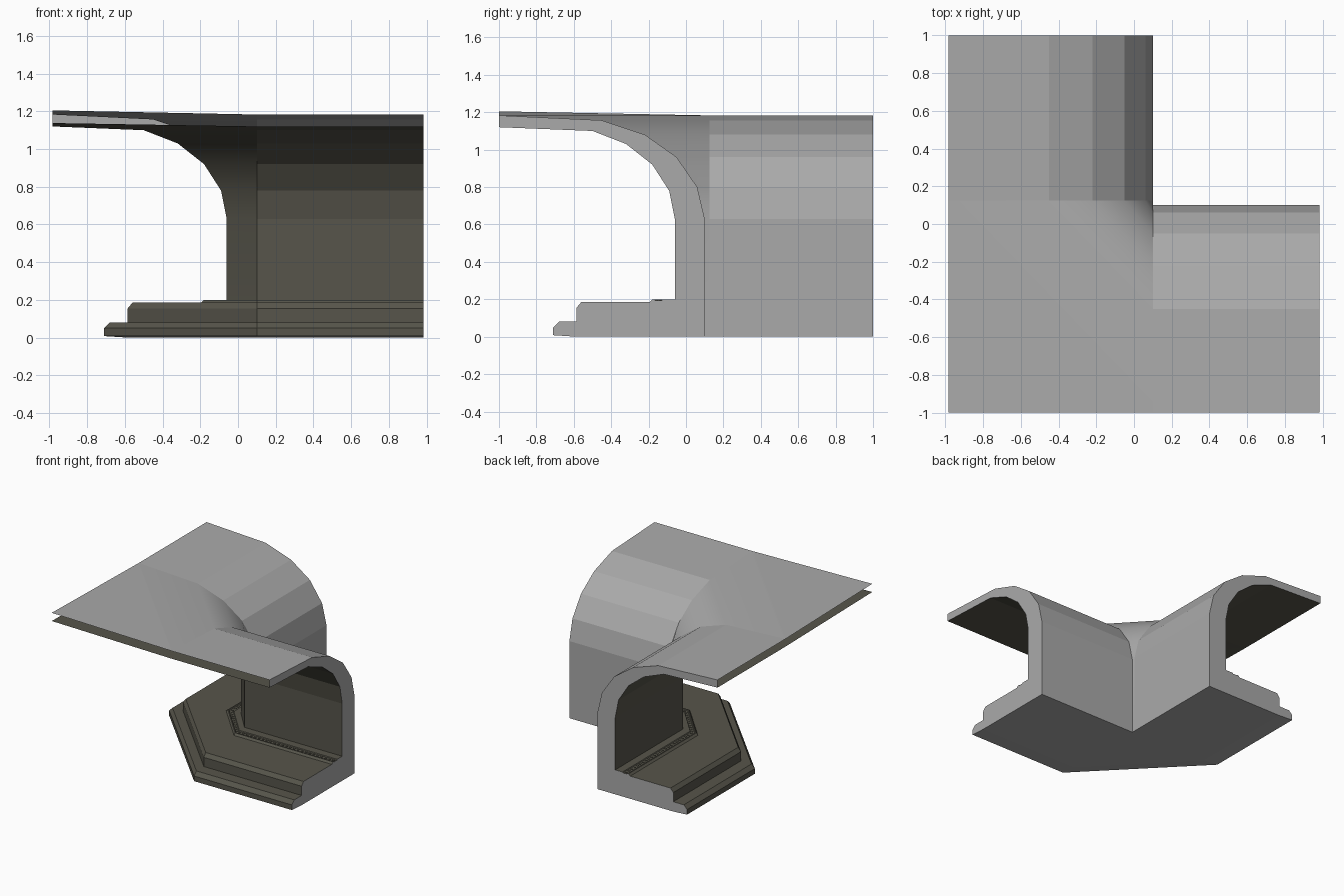
import bpy, bmesh, math
from mathutils import Vector, Matrix

if "Cube" in bpy.data.objects:
    bpy.data.objects.remove(bpy.data.objects["Cube"])


def material(name, rgb):
    m = bpy.data.materials.new(name)
    m.diffuse_color = (*rgb, 1)
    m.use_nodes = True
    m.node_tree.nodes["Principled BSDF"].inputs["Base Color"].default_value = m.diffuse_color
    return m


GREY = material("light grey shell", (0.40, 0.40, 0.40))
OLIVE = material("dark olive lining", (0.095, 0.091, 0.070))
XE, CX, CY = 0.985, 0.10, 0.125      # end of x arm, corner seams


def station(s, d, z):
    """Place a profile point: two straight arms joined by a diagonal corner."""
    d_x = max(d, -XE)
    return [(d_x, 1, z), (d_x, CY, z), (CX, d, z), (XE, d, z)][s]


def finish(name, bm, mat):
    me = bpy.data.meshes.new(name)
    bm.to_mesh(me)
    bm.free()
    me.materials.append(mat)
    ob = bpy.data.objects.new(name, me)
    bpy.context.collection.objects.link(ob)
    return ob


def sweep(name, profile, mat, smooth_corner=False, corner=None):
    bm = bmesh.new()
    rows = [[bm.verts.new(station(s, d, z)) for d, z in profile] for s in range(4)]
    for s in range(3):
        for i in range(len(profile) - 1):
            f = bm.faces.new((rows[s][i], rows[s][i + 1],
                              rows[s + 1][i + 1], rows[s + 1][i]))
            f.smooth = smooth_corner and s == 1
    # flat triangle that squares off the free roof corner
    if corner:
        index, z = corner
        tri = [rows[1][index], bm.verts.new((-XE, -1, z)), rows[2][index]]
        bm.faces.new(tri if index else tri[::-1])
    return finish(name, bm, mat)


# One closed section, split into parts (distance from wall line, height)
outer = [(0.10, 0), (0.10, 0.63), (0.06, 0.80), (-0.05, 0.96),
         (-0.22, 1.08), (-0.45, 1.157), (-1, 1.183)]
inner = [(-1, 1.12), (-0.50, 1.10), (-0.32, 1.03), (-0.18, 0.92),
         (-0.09, 0.78), (-0.06, 0.63), (-0.06, 0.20)]
plinth = [(-0.06, 0.20), (-0.125, 0.20), (-0.13, 0.194), (-0.165, 0.194),
          (-0.17, 0.20), (-0.18, 0.20), (-0.195, 0.185), (-0.56, 0.185),
          (-0.585, 0.155), (-0.585, 0.08), (-0.68, 0.08), (-0.71, 0.05),
          (-0.71, 0.008)]
underside = [(-0.71, 0.008), (-0.585, 0.0), (0.10, 0.0)]

sweep("outer_wall_and_roof", outer, GREY, True, (len(outer) - 1, 1.205))
sweep("inner_wall_and_ceiling", inner, OLIVE, True, (0, 1.138))
sweep("stepped_plinth", plinth, OLIVE)
sweep("plinth_underside", underside, GREY)

# Cut ends of both arms
section = outer + inner + plinth[1:] + underside[1:-1]
for s, name in ((0, "back_end_cap"), (3, "right_end_cap")):
    bm = bmesh.new()
    loop = [bm.verts.new(station(s, d, z)) for d, z in section]
    bm.faces.new(loop if s else loop[::-1])
    finish(name, bm, GREY)

# Row of small studs in the groove at the foot of the wall
bm = bmesh.new()
path = [Vector(station(s, -0.1475, 0.195)) for s in range(4)]
for a, b in zip(path, path[1:]):
    n = int((b - a).length / 0.035)
    turn = Matrix.Rotation(math.atan2(b.y - a.y, b.x - a.x), 4, 'Z')
    for i in range(n):
        p = a.lerp(b, (i + 0.5) / n)
        bmesh.ops.create_cube(bm, size=1, matrix=Matrix.Translation(p) @ turn
                              @ Matrix.Diagonal((0.015, 0.012, 0.006, 1)))
finish("groove_studs", bm, OLIVE)
